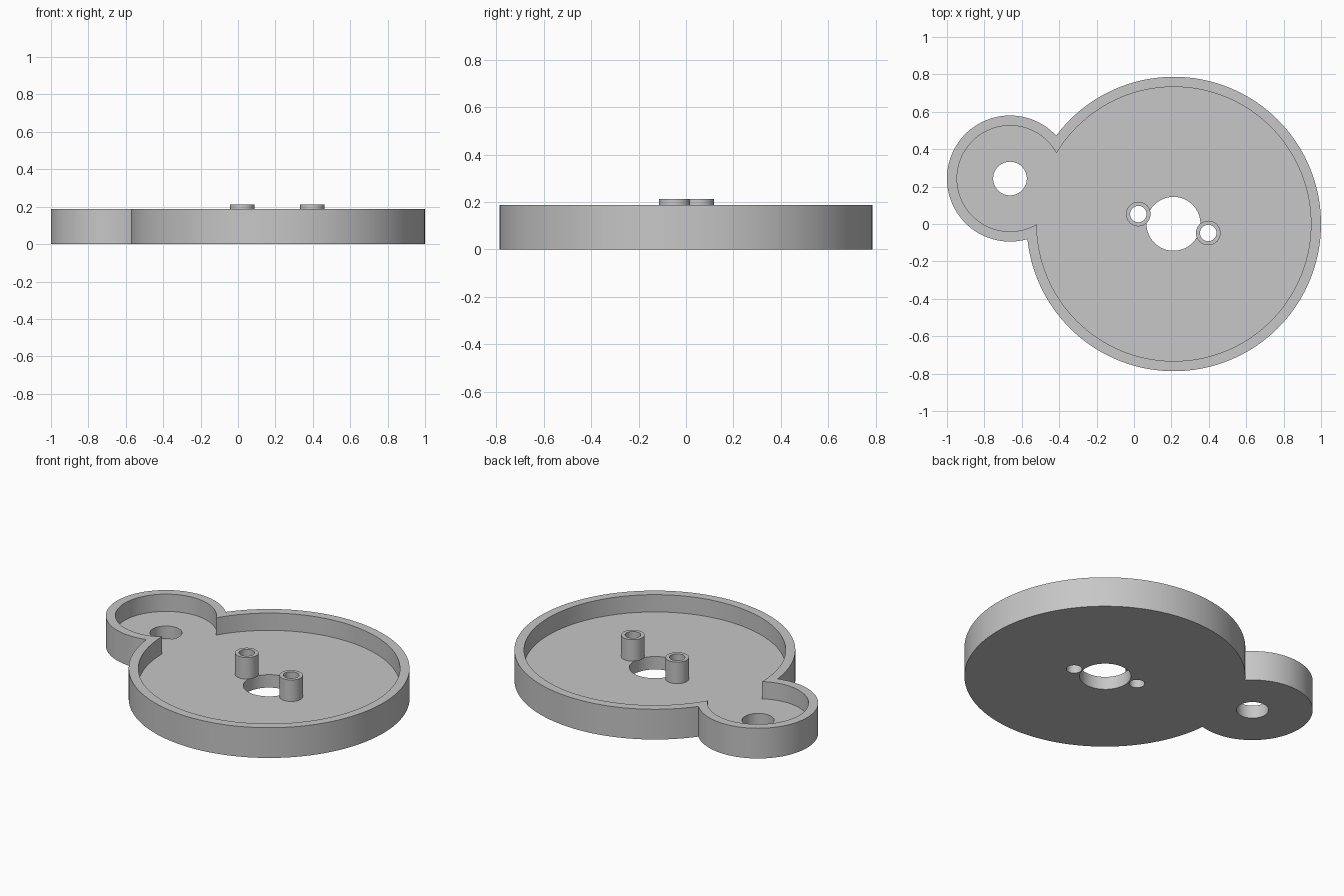
import bpy
import math

old = bpy.data.objects.get("Cube")
if old:
    bpy.data.objects.remove(old, do_unlink=True)

RIM, FLOOR, POST_TOP, WALL = 0.187, 0.08, 0.213, 0.054
MAIN, MAIN_R = (0.213, 0.0), 0.787
LOBE, LOBE_R = (-0.663, 0.243), 0.337
POSTS = {"left_post": (0.397, -0.048), "right_post": (0.023, 0.053)}
POST_R, BORE_R = 0.0655, 0.044

grey = bpy.data.materials.new("plain grey")
grey.use_nodes = True
colour = (0.57, 0.57, 0.57, 1)
grey.diffuse_color = colour
bsdf = next(n for n in grey.node_tree.nodes if n.type == 'BSDF_PRINCIPLED')
bsdf.inputs["Base Color"].default_value = colour
bsdf.inputs["Roughness"].default_value = 0.6


def disc(name, centre, radius, z0, z1, sides=144):
    bpy.ops.mesh.primitive_cylinder_add(
        vertices=sides, radius=radius, depth=z1 - z0,
        location=(*centre, (z0 + z1) / 2))
    ob = bpy.context.object
    ob.name = name
    ob.data.materials.append(grey)
    return ob


def combine(target, tool, operation):
    """Apply a boolean and remove the tool object."""
    mod = target.modifiers.new(operation.lower(), 'BOOLEAN')
    mod.operation, mod.object, mod.solver = operation, tool, 'EXACT'
    bpy.ops.object.select_all(action='DESELECT')
    target.select_set(True)
    bpy.context.view_layer.objects.active = target
    bpy.ops.object.modifier_apply(modifier=mod.name)
    bpy.data.objects.remove(tool, do_unlink=True)


def smooth(ob):
    bpy.ops.object.select_all(action='DESELECT')
    ob.select_set(True)
    bpy.context.view_layer.objects.active = ob
    bpy.ops.object.shade_smooth_by_angle(angle=math.radians(30))


# Tray: two merged discs, hollowed from above to leave a rim and a floor
tray = disc("tray", MAIN, MAIN_R, 0, RIM)
combine(tray, disc("lobe", LOBE, LOBE_R, 0, RIM), 'UNION')
for centre, radius in ((MAIN, MAIN_R), (LOBE, LOBE_R)):
    combine(tray, disc("cavity", centre, radius - WALL, FLOOR, 0.4), 'DIFFERENCE')

# Through holes: centre opening, lobe opening and the two post bores
holes = [((0.211, 0.001), 0.144, 96), (LOBE, 0.09, 64)]
holes += [(c, BORE_R, 48) for c in POSTS.values()]
for centre, radius, sides in holes:
    combine(tray, disc("hole", centre, radius, -0.1, 0.4, sides), 'DIFFERENCE')
smooth(tray)

# Hollow posts standing on the floor, slightly overhanging the centre opening
for name, centre in POSTS.items():
    post = disc(name, centre, POST_R, FLOOR, POST_TOP, 48)
    combine(post, disc("bore", centre, BORE_R, -0.1, 0.4, 48), 'DIFFERENCE')
    smooth(post)
